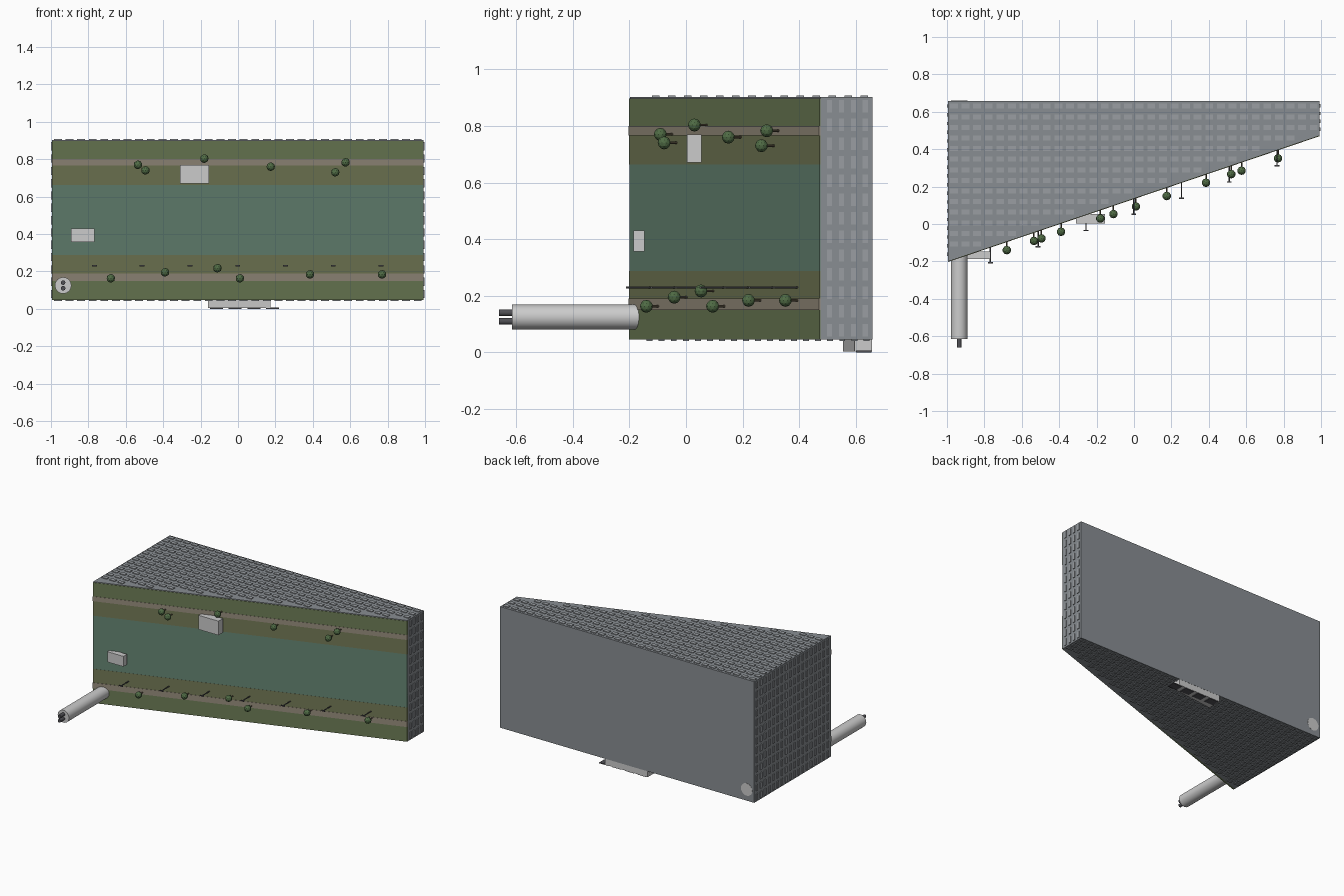
import bpy, bmesh, math
from mathutils import Matrix, Vector

if "Cube" in bpy.data.objects:
    bpy.data.objects.remove(bpy.data.objects["Cube"])

XL, XR, YB = -0.994, 0.992, 0.658      # block ends and back plane
Z0, Z1 = 0.046, 0.902                  # block bottom and top


def face_y(x):
    """Depth of the slanted front face at x."""
    return -0.198 + (x - XL) * 0.3385


def material(name, col):
    m = bpy.data.materials.new(name)
    m.diffuse_color = (*col, 1)
    m.use_nodes = True
    m.node_tree.nodes["Principled BSDF"].inputs["Base Color"].default_value = m.diffuse_color
    return m


GREY = material("wall_grey", (0.25, 0.27, 0.29))
PANE = material("pane_grey", (0.32, 0.34, 0.36))
DARK = material("dark_metal", (0.08, 0.08, 0.09))
GRASS = material("grass", (0.15, 0.20, 0.09))
BANK = material("bank", (0.17, 0.19, 0.09))
WATER = material("water", (0.13, 0.23, 0.17))
PATH = material("path", (0.30, 0.26, 0.20))
LEAF = material("leaves", (0.08, 0.15, 0.06))
BARK = material("bark", (0.10, 0.08, 0.05))


def finish(bm, name, mat=None, smooth=False):
    bmesh.ops.recalc_face_normals(bm, faces=bm.faces)
    me = bpy.data.meshes.new(name)
    bm.to_mesh(me)
    bm.free()
    ob = bpy.data.objects.new(name, me)
    bpy.context.collection.objects.link(ob)
    if mat:
        me.materials.append(mat)
    if smooth:
        bpy.context.view_layer.objects.active = ob
        ob.select_set(True)
        bpy.ops.object.shade_smooth_by_angle(angle=math.radians(40))
        ob.select_set(False)
    return ob


def add_box(bm, lo, hi):
    lo, hi = Vector(lo), Vector(hi)
    bmesh.ops.create_cube(bm, size=1, matrix=Matrix.Translation((lo + hi) / 2)
                          @ Matrix.Diagonal((*(hi - lo), 1)))


def box(name, lo, hi, mat=None):
    bm = bmesh.new()
    add_box(bm, lo, hi)
    return finish(bm, name, mat)


def prism(name, plan, z0, z1, mat=None):
    """Extrude a plan outline upward."""
    bm = bmesh.new()
    f = bm.faces.new([bm.verts.new((x, y, z0)) for x, y in plan])
    top = bmesh.ops.extrude_face_region(bm, geom=[f])["geom"]
    bmesh.ops.translate(bm, vec=(0, 0, z1 - z0),
                        verts=[v for v in top if isinstance(v, bmesh.types.BMVert)])
    return finish(bm, name, mat)


def add_rod(bm, x, z, y0, y1, r, n):
    """Cylinder running along y."""
    bmesh.ops.create_cone(bm, cap_ends=True, segments=n, radius1=r, radius2=r, depth=y1 - y0,
                          matrix=Matrix.Translation((x, (y0 + y1) / 2, z))
                          @ Matrix.Rotation(math.pi / 2, 4, 'X'))


# wedge-shaped main block
prism("main_block", [(XL, face_y(XL)), (XR, face_y(XR)), (XR, YB), (XL, YB)], Z0, Z1, GREY)

# landscape bands on the slanted front
bands = [("lower_grass", 0.046, 0.15, GRASS, 0.003), ("lower_path", 0.15, 0.19, PATH, 0.005),
         ("lower_bank", 0.19, 0.287, BANK, 0.003), ("river", 0.287, 0.663, WATER, 0.002),
         ("upper_bank", 0.663, 0.766, BANK, 0.003), ("upper_path", 0.766, 0.80, PATH, 0.005),
         ("upper_grass", 0.80, 0.897, GRASS, 0.003)]
for name, a, b, mat, t in bands:
    prism(name, [(XL, face_y(XL) - t), (XR, face_y(XR) - t),
                 (XR, face_y(XR) + 0.01), (XL, face_y(XL) + 0.01)], a, b, mat)

# raised panes on roof and underside
for name, z, rows, mat in (("roof_panes", Z1, 15, PANE), ("underside_panes", Z0, 20, GREY)):
    bm = bmesh.new()
    dx, dy = (XR - XL) / 32, 0.85 / rows
    for i in range(32):
        x = XL + (i + 0.5) * dx
        for j in range(rows):
            y = YB - (j + 0.5) * dy
            if y - 0.3 * dy > face_y(x + 0.022) + 0.004:
                add_box(bm, (x - 0.021, y - 0.2 * dy - 0.002, z - 0.005),
                        (x + 0.021, y + 0.2 * dy + 0.002, z + 0.005))
    finish(bm, name, mat)

# raised panes on the two end walls
for name, x, cols in (("right_panes", XR, 4), ("left_panes", XL, 18)):
    bm = bmesh.new()
    y0 = face_y(x) + 0.012
    dy, dz = (YB - 0.004 - y0) / cols, (Z1 - Z0) / 13
    for i in range(cols):
        y = y0 + (i + 0.5) * dy
        for j in range(13):
            z = Z0 + (j + 0.5) * dz
            add_box(bm, (x - 0.005, y - 0.009, z - 0.022), (x + 0.005, y + 0.009, z + 0.022))
    finish(bm, name, PANE)

# trees growing outward from the front
trees = [(-0.68, 0.163), (-0.39, 0.195), (-0.11, 0.217), (0.01, 0.163), (0.385, 0.184),
         (0.77, 0.184), (-0.535, 0.77), (-0.495, 0.74), (-0.18, 0.803), (0.175, 0.76),
         (0.52, 0.73), (0.575, 0.783)]
crowns, trunks = bmesh.new(), bmesh.new()
for x, z in trees:
    y = face_y(x)
    add_rod(trunks, x, z, y - 0.045, y + 0.003, 0.004, 8)
    bmesh.ops.create_icosphere(crowns, subdivisions=2, radius=0.023,
                               matrix=Matrix.Translation((x, y - 0.048, z)))
finish(crowns, "tree_crowns", LEAF)
finish(trunks, "tree_trunks", BARK)

# row of lamp posts
bm = bmesh.new()
for i in range(7):
    x = -0.768 + i * 0.2555
    y = face_y(x)
    add_rod(bm, x, 0.23, y - 0.085, y + 0.003, 0.0035, 8)
    add_box(bm, (x - 0.013, y - 0.09, 0.2265), (x + 0.013, y - 0.083, 0.2335))
finish(bm, "lamp_posts", DARK)

# two buildings on the landscape
box("upper_house", (-0.31, 0.003, 0.67), (-0.155, 0.054, 0.77))
box("side_house", (-0.892, -0.186, 0.357), (-0.766, -0.146, 0.43))

# long docking tube with two small pipes
bm = bmesh.new()
add_rod(bm, -0.935, 0.125, -0.615, 0.659, 0.044, 32)
finish(bm, "docking_tube", None, True)
bm = bmesh.new()
for z in (0.11, 0.14):
    add_rod(bm, -0.935, z, -0.66, -0.61, 0.012, 16)
finish(bm, "tube_pipes", DARK, True)

# tapered foot under the back edge, with slats below
prism("foot_block", [(-0.16, 0.555), (0.175, 0.595), (0.175, 0.657), (-0.16, 0.657)], 0.004, 0.05)
bm = bmesh.new()
for i in range(4):
    x = -0.115 + i * 0.1
    add_box(bm, (x - 0.035, 0.6, 0), (x + 0.035, 0.655, 0.006))
finish(bm, "foot_slats", DARK)
